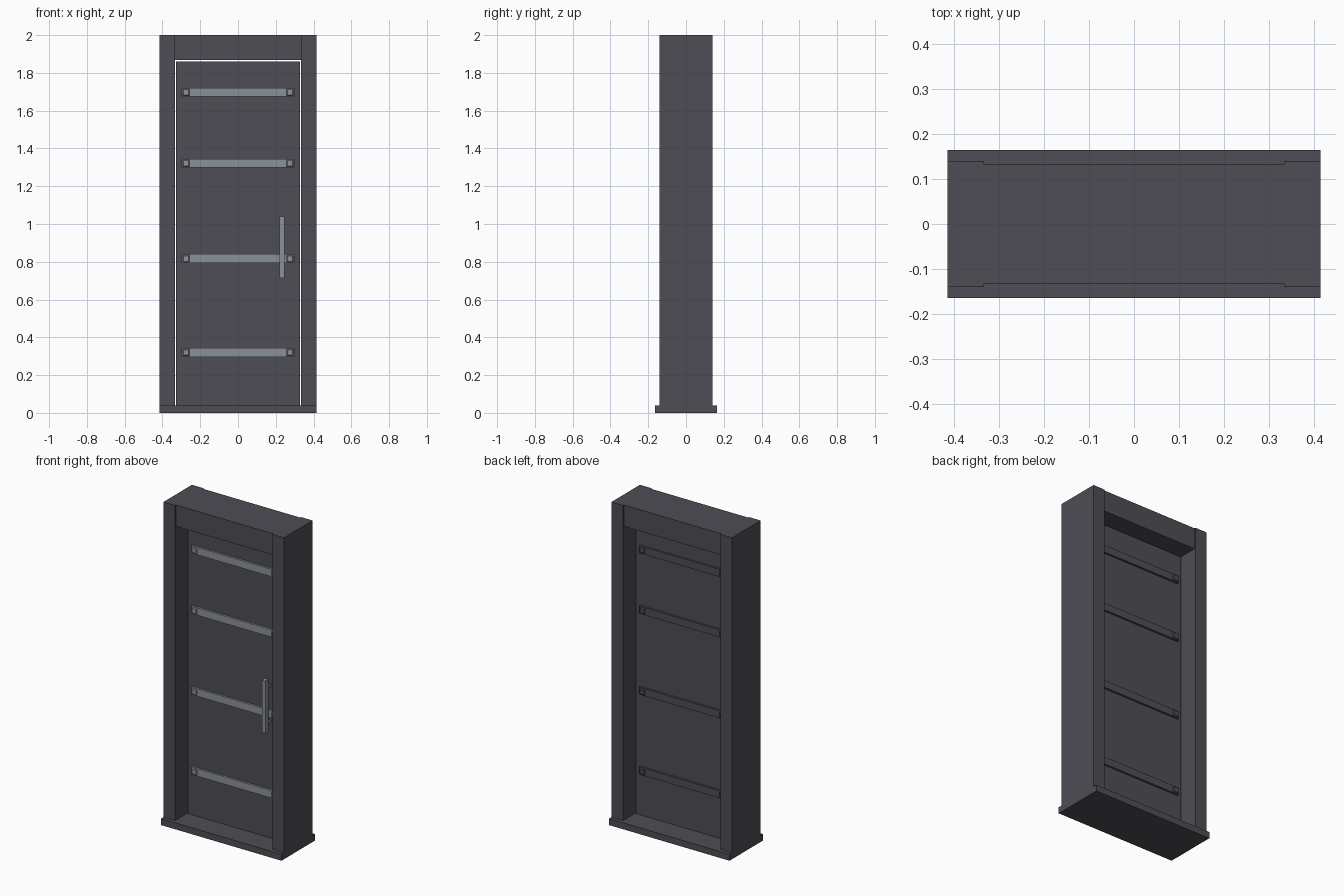
import bpy, bmesh

if "Cube" in bpy.data.objects:
    bpy.data.objects.remove(bpy.data.objects["Cube"])


def material(name, colour):
    m = bpy.data.materials.new(name)
    m.diffuse_color = (*colour, 1)
    m.use_nodes = True
    m.node_tree.nodes["Principled BSDF"].inputs["Base Color"].default_value = m.diffuse_color
    return m


DARK = material("charcoal paint", (0.075, 0.075, 0.09))
STEEL = material("brushed steel", (0.26, 0.285, 0.32))


def box(name, x, y, z, mat, taper=None):
    """Box from (min, max) ranges; taper = (side, scale) shrinks the face on that y side."""
    bm = bmesh.new()
    bmesh.ops.create_cube(bm, size=1)
    for v in bm.verts:
        if taper and v.co.y * taper[0] > 0:
            v.co.x *= taper[1]
            v.co.z *= taper[1]
        for i, (lo, hi) in enumerate((x, y, z)):
            v.co[i] = (lo + hi) / 2 + v.co[i] * (hi - lo)
    me = bpy.data.meshes.new(name)
    bm.to_mesh(me)
    bm.free()
    me.materials.append(mat)
    ob = bpy.data.objects.new(name, me)
    bpy.context.collection.objects.link(ob)
    return ob


# Frame: sill, two jambs and a slightly thinner header
box("sill", (-0.415, 0.415), (-0.165, 0.165), (0, 0.04), DARK)
for side, (a, b) in (("left", (-0.415, -0.334)), ("right", (0.334, 0.415))):
    box(side + "_jamb", (a, b), (-0.14, 0.14), (0.04, 2), DARK)
box("header", (-0.334, 0.334), (-0.132, 0.132), (1.867, 2), DARK)

# Door leaf with a thin gap to the frame
box("door_leaf", (-0.327, 0.327), (-0.022, 0.022), (0.04, 1.86), DARK)

# Horizontal bars with tapered square studs: steel in front, painted behind
for z in (0.32, 0.817, 1.321, 1.697):
    for s, label, mat in ((-1, "front", STEEL), (1, "back", DARK)):
        box(label + "_bar", (-0.30, 0.30), sorted((s * 0.022, s * 0.035)),
            (z - 0.023, z + 0.023), mat)
        for x in (-0.275, 0.275):
            box(label + "_bar_stud", (x - 0.019, x + 0.019), sorted((s * 0.035, s * 0.040)),
                (z - 0.019, z + 0.019), mat, (s, 0.75))

# Upright pull handle on two posts, front only
box("pull_handle", (0.22, 0.246), (-0.08, -0.052), (0.715, 1.04), STEEL)
for z in (0.765, 0.99):
    box("handle_post", (0.225, 0.241), (-0.052, -0.022), (z - 0.01, z + 0.01), STEEL)
